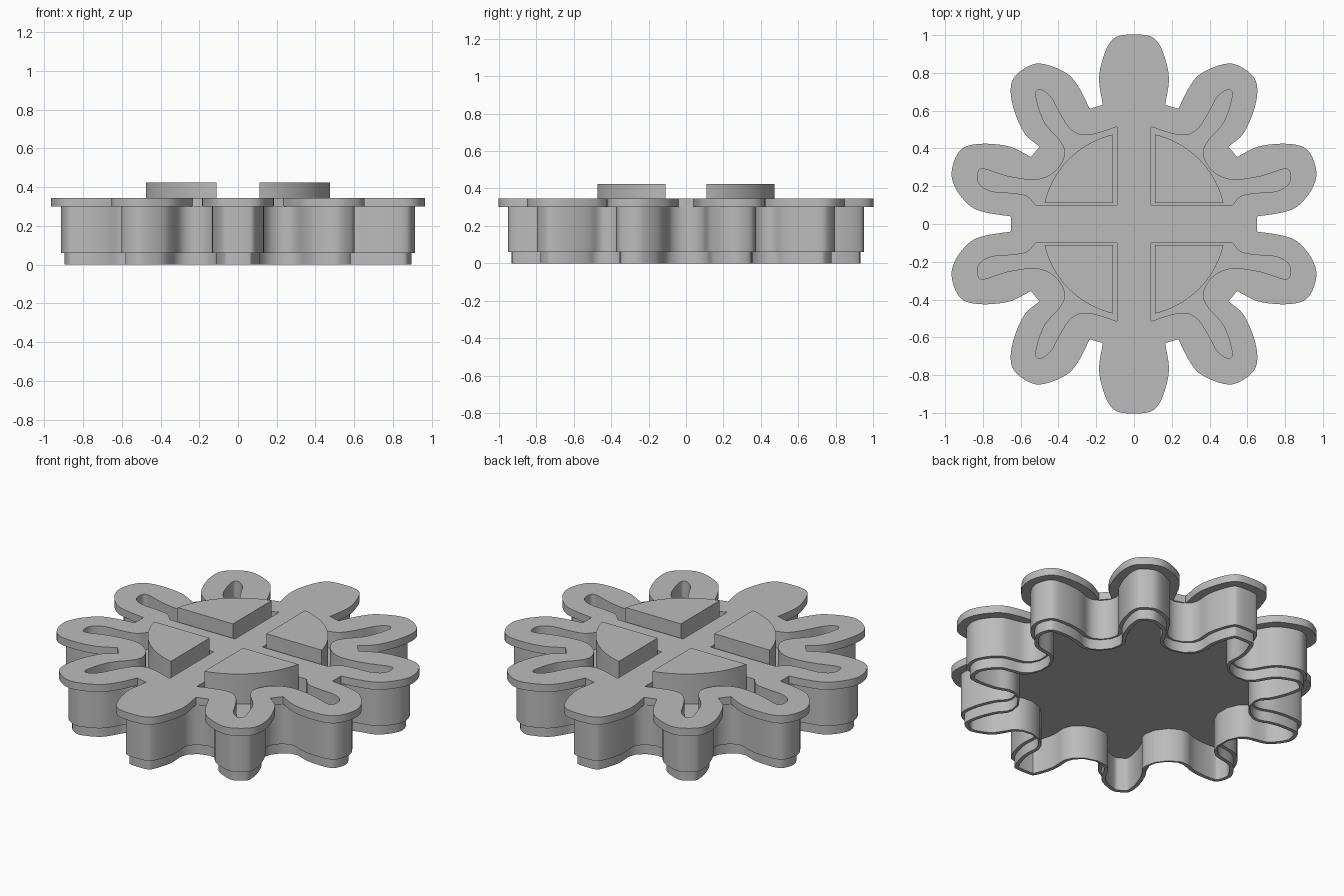
import bpy, bmesh, math
from mathutils import Vector, Matrix

if "Cube" in bpy.data.objects:
    bpy.data.objects.remove(bpy.data.objects["Cube"], do_unlink=True)

grey = bpy.data.materials.new("plain_grey")
grey.use_nodes = True
grey.diffuse_color = (0.5, 0.5, 0.5, 1)
grey.node_tree.nodes["Principled BSDF"].inputs["Base Color"].default_value = (0.5, 0.5, 0.5, 1)


def smooth_path(pts, corners, steps=5):
    """Closed spline through the points, kept sharp at the corner indices."""
    n, out = len(pts), []
    p = [Vector(q) for q in pts]
    for i in range(n):
        a, b = p[i], p[(i + 1) % n]
        ca, cb = i in corners, (i + 1) % n in corners
        if ca and cb:
            out.append(a)
            continue
        ta = (b - a) if ca else (b - p[i - 1]) / 2
        tb = (b - a) if cb else (p[(i + 2) % n] - a) / 2
        for k in range(steps):
            t = k / steps
            out.append(a * (2*t**3 - 3*t**2 + 1) + ta * (t**3 - 2*t**2 + t)
                       + b * (3*t**2 - 2*t**3) + tb * (t**3 - t**2))
    return out


def inset(path, d):
    """Move a clockwise outline inward by d and round off its kinks."""
    n, out = len(path), []
    for i in range(n):
        t = (path[(i + 1) % n] - path[i]).normalized() + (path[i] - path[i - 1]).normalized()
        t.normalize()
        out.append(path[i] + Vector((t.y, -t.x)) * d)
    for _ in range(3):
        out = [(out[i - 1] + out[i] * 2 + out[(i + 1) % n]) / 4 for i in range(n)]
    return out


def loft(name, rings):
    """Closed solid through a list of (outline, height) rings."""
    bm = bmesh.new()
    loops = [[bm.verts.new((q.x, q.y, z)) for q in path] for path, z in rings]
    n = len(loops[0])
    for lo, hi in zip(loops, loops[1:]):
        for i in range(n):
            j = (i + 1) % n
            bm.faces.new((lo[i], lo[j], hi[j], hi[i]))
    bm.faces.new(loops[0])
    bm.faces.new(loops[-1])
    bmesh.ops.recalc_face_normals(bm, faces=bm.faces)
    mesh = bpy.data.meshes.new(name)
    bm.to_mesh(mesh)
    bm.free()
    mesh.materials.append(grey)
    obj = bpy.data.objects.new(name, mesh)
    bpy.context.collection.objects.link(obj)
    return obj


def shade(obj):
    bpy.ops.object.select_all(action='DESELECT')
    obj.select_set(True)
    bpy.context.view_layer.objects.active = obj
    bpy.ops.object.shade_smooth_by_angle(angle=math.radians(30))


# Flower outline: one quarter, clockwise from the top petal, then mirrored
quarter = [(0.06, 1.0), (0.12, 0.97), (0.16, 0.89), (0.185, 0.77), (0.165, 0.63),
           (0.235, 0.61), (0.29, 0.72), (0.36, 0.80), (0.5, 0.85), (0.6, 0.81), (0.65, 0.74),
           (0.64, 0.62), (0.58, 0.48), (0.5, 0.41), (0.545, 0.355), (0.66, 0.41), (0.8, 0.425),
           (0.9, 0.405), (0.95, 0.34), (0.965, 0.25), (0.93, 0.165), (0.86, 0.09),
           (0.78, 0.06), (0.65, 0.04)]
sharp = [4, 5, 13, 14, 23]
m = len(quarter)
outline, corners = [], set()
for k, (sx, sy) in enumerate([(1, 1), (1, -1), (-1, -1), (-1, 1)]):
    part = [(x * sx, y * sy) for x, y in quarter]
    outline += part[::-1] if k % 2 else part
    corners |= {k * m + (m - 1 - c if k % 2 else c) for c in sharp}
rim = smooth_path(outline, corners)
wall, blade, inner = inset(rim, 0.05), inset(rim, 0.07), inset(rim, 0.092)

# Hollow flower body with thin blade, thicker wall and top flange
body = loft("flower_cutter_body", [
    (inner, 0.20), (inner, 0.0), (blade, 0.0), (blade, 0.06),
    (wall, 0.06), (wall, 0.30), (rim, 0.30), (rim, 0.345)])

# Recess with two petal arms, one per quarter
recess = [(0.09, 0.10), (0.09, 0.515), (0.18, 0.485), (0.265, 0.47), (0.335, 0.50),
          (0.39, 0.58), (0.44, 0.67), (0.495, 0.71), (0.52, 0.68), (0.475, 0.54),
          (0.39, 0.44), (0.365, 0.37), (0.41, 0.285), (0.51, 0.235), (0.66, 0.25),
          (0.79, 0.29), (0.825, 0.275), (0.82, 0.215), (0.76, 0.175), (0.66, 0.165),
          (0.57, 0.15), (0.52, 0.10)]
recess_path = smooth_path(recess, {0, 1, 21})

# Quarter-round grip block
r, edge = 0.487, 0.11
start = math.asin(edge / r)
block_path = [Vector((edge, edge))]
for i in range(17):
    a = start + (math.pi / 2 - 2 * start) * i / 16
    block_path.append(Vector((r * math.cos(a), r * math.sin(a))))

places = [("back_left", 1, 1), ("back_right", -1, 1), ("front_left", 1, -1), ("front_right", -1, -1)]
bpy.context.view_layer.objects.active = body
for label, sx, sy in places:
    flip = lambda path: [Vector((q.x * sx, q.y * sy)) for q in path]
    cutter = loft("recess_cutter", [(flip(recess_path), 0.245), (flip(recess_path), 0.5)])
    cutter.hide_render = True
    mod = body.modifiers.new("recess", 'BOOLEAN')
    mod.operation, mod.solver, mod.object = 'DIFFERENCE', 'EXACT', cutter
    bpy.context.view_layer.objects.active = body
    bpy.ops.object.modifier_apply(modifier=mod.name)
    bpy.data.objects.remove(cutter, do_unlink=True)
    block = loft("grip_block_" + label, [(flip(block_path), 0.24), (flip(block_path), 0.425)])
    shade(block)
shade(body)
